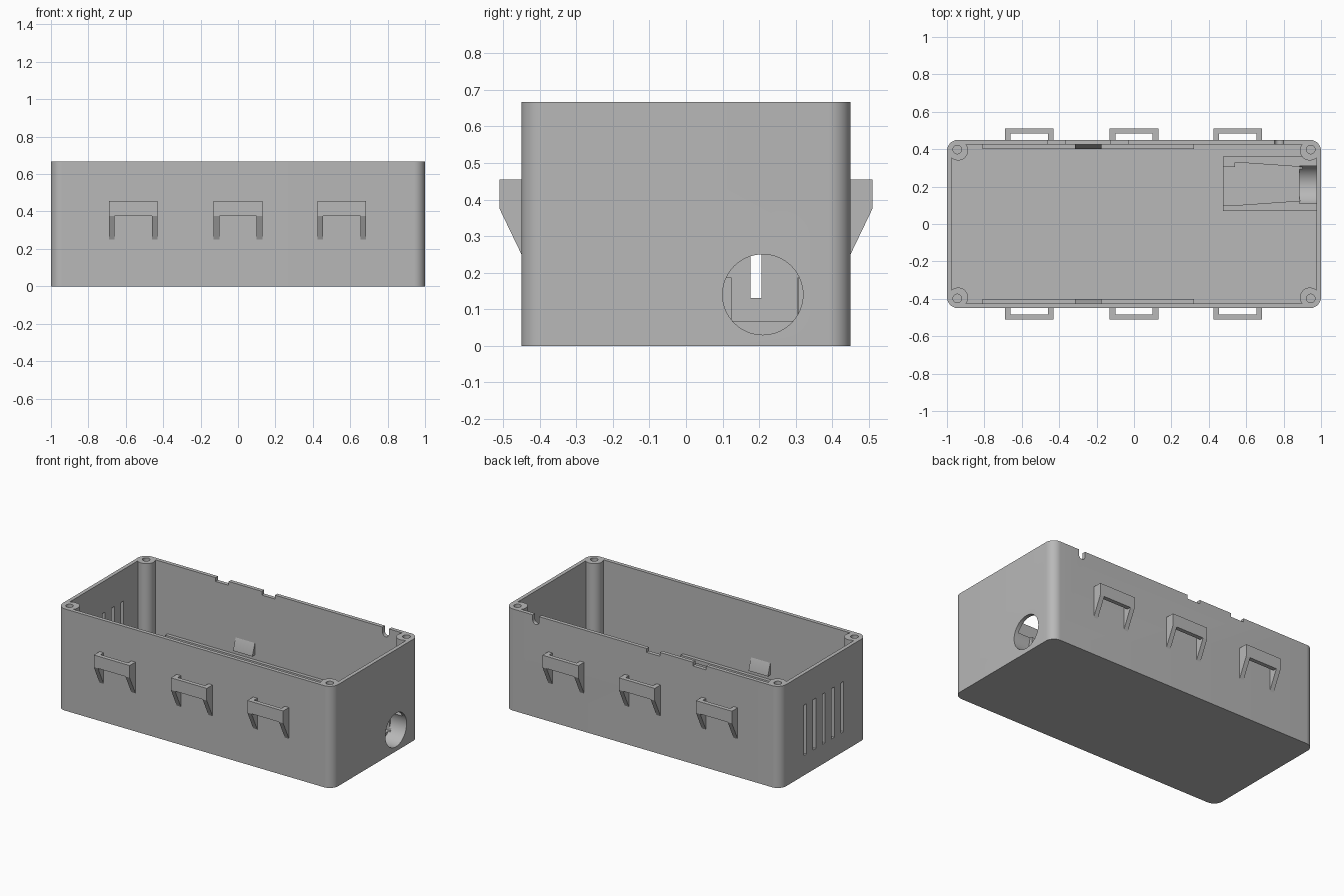
import bpy, bmesh, math

cube = bpy.data.objects.get("Cube")
if cube:
    bpy.data.objects.remove(cube, do_unlink=True)

# Single plastic colour
plastic = bpy.data.materials.new("grey_plastic")
plastic.use_nodes = True
GREY = (0.48, 0.48, 0.48, 1)
plastic.diffuse_color = GREY
plastic.node_tree.nodes["Principled BSDF"].inputs["Base Color"].default_value = GREY

L, W, H = 1.0, 0.45, 0.667      # half length, half width, height
WALL, FLOOR = 0.025, 0.04


def prism(name, pts, lo, hi, axis="z"):
    """Extrude a closed outline along an axis (x: y,z  y: x,z  z: x,y)."""
    place = {"x": lambda a, b, t: (t, a, b),
             "y": lambda a, b, t: (a, t, b),
             "z": lambda a, b, t: (a, b, t)}[axis]
    bm = bmesh.new()
    low = [bm.verts.new(place(a, b, lo)) for a, b in pts]
    high = [bm.verts.new(place(a, b, hi)) for a, b in pts]
    bm.faces.new(low)
    bm.faces.new(high)
    n = len(pts)
    for i in range(n):
        j = (i + 1) % n
        bm.faces.new((low[i], low[j], high[j], high[i]))
    bmesh.ops.recalc_face_normals(bm, faces=bm.faces)
    mesh = bpy.data.meshes.new(name)
    bm.to_mesh(mesh)
    bm.free()
    mesh.materials.append(plastic)
    obj = bpy.data.objects.new(name, mesh)
    bpy.context.collection.objects.link(obj)
    return obj


def rect(a0, a1, b0, b1):
    return [(a0, b0), (a1, b0), (a1, b1), (a0, b1)]


def circle(a, b, r, n=48):
    return [(a + r * math.cos(math.tau * i / n), b + r * math.sin(math.tau * i / n))
            for i in range(n)]


def rounded(hx, hy, r, steps=12):
    pts = []
    for k, (sx, sy) in enumerate([(1, 1), (-1, 1), (-1, -1), (1, -1)]):
        for i in range(steps + 1):
            t = (k + i / steps) * math.pi / 2
            pts.append((sx * (hx - r) + r * math.cos(t), sy * (hy - r) + r * math.sin(t)))
    return pts


def combine(obj, tool, operation):
    """Apply a boolean and discard the tool."""
    tool.hide_render = True
    mod = obj.modifiers.new("bool", "BOOLEAN")
    mod.operation, mod.solver, mod.object = operation, "EXACT", tool
    bpy.ops.object.select_all(action="DESELECT")
    bpy.context.view_layer.objects.active = obj
    obj.select_set(True)
    bpy.ops.object.modifier_apply(modifier=mod.name)
    bpy.data.objects.remove(tool, do_unlink=True)


def cut(obj, *args):
    combine(obj, prism("cutter", *args), "DIFFERENCE")


def add(obj, *args):
    combine(obj, prism("addition", *args), "UNION")


# Open box with rounded corners
case = prism("case", rounded(L, W, 0.06), 0, H)
cut(case, rounded(L - WALL, W - WALL, 0.035), FLOOR, H + 0.1)

# Screw posts in the four corners
for sx in (-1, 1):
    for sy in (-1, 1):
        add(case, circle(sx * 0.94, sy * 0.393, 0.053), 0.02, H)
for sx in (-1, 1):
    for sy in (-1, 1):
        cut(case, circle(sx * 0.945, sy * 0.398, 0.023, 32), 0.3, H + 0.1)

# Cable socket block with a tapered channel and an open inner end
add(case, rect(0.475, 0.985, 0.07, 0.36), 0.02, 0.187)
cut(case, [(0.54, 0.1), (0.9, 0.125), (0.9, 0.305), (0.54, 0.33)], 0.068, 0.3)
cut(case, rect(0.4, 0.56, 0.1, 0.305), 0.068, 0.3)
cut(case, circle(0.21, 0.14, 0.11, 64), 0.885, 1.1, "x")

# Vent slots in the left-hand end
for i in range(-2, 3):
    y = 0.096 * i
    cut(case, rect(y - 0.015, y + 0.015, 0.13, 0.46), -1.1, -0.95, "x")

# Notches along the rear rim
for x0, x1 in ((-0.46, -0.365), (-0.125, -0.03)):
    cut(case, rect(x0, x1, H - 0.025, H + 0.1), 0.4, 0.5, "y")
notch = [(0.775 + 0.023 * math.cos(t), H - 0.035 + 0.023 * math.sin(t))
         for t in [math.pi * (1 + i / 12) for i in range(13)]]
cut(case, notch + [(0.798, H + 0.1), (0.752, H + 0.1)], 0.41, 0.5, "y")

parts = [case]
for s, side in ((-1, "front"), (1, "rear")):
    # Board rail and snap wedge inside each long wall
    rail = [(s * 0.435, 0.165), (s * 0.402, 0.18), (s * 0.402, 0.205), (s * 0.435, 0.205)]
    parts.append(prism(side + "_board_rail", rail, -0.81, 0.32, "x"))
    wedge = [(s * 0.435, 0.235), (s * 0.4, 0.235), (s * 0.4, 0.242), (s * 0.427, 0.32),
             (s * 0.435, 0.32)]
    parts.append(prism(side + "_snap_wedge", wedge, -0.315, -0.175, "x"))
    # Strap loops outside: a tapered bracket with an open middle
    for i, x in enumerate((-0.56, 0, 0.555)):
        profile = [(s * 0.44, 0.455), (s * 0.51, 0.455), (s * 0.51, 0.375),
                   (s * 0.45, 0.25), (s * 0.44, 0.25)]
        loop = prism(f"{side}_strap_loop_{i + 1}", profile, x - 0.13, x + 0.13, "x")
        y0, y1 = sorted((s * 0.4, s * 0.483))
        cut(loop, rect(x - 0.1, x + 0.1, y0, y1), 0.1, 0.6)
        cut(loop, rect(x - 0.1, x + 0.1, 0.1, 0.375), -0.6, 0.6, "y")
        parts.append(loop)

# Smooth curved walls, keep edges crisp
bpy.ops.object.select_all(action="DESELECT")
for p in parts:
    p.select_set(True)
bpy.context.view_layer.objects.active = case
bpy.ops.object.shade_smooth_by_angle(angle=math.radians(25))
